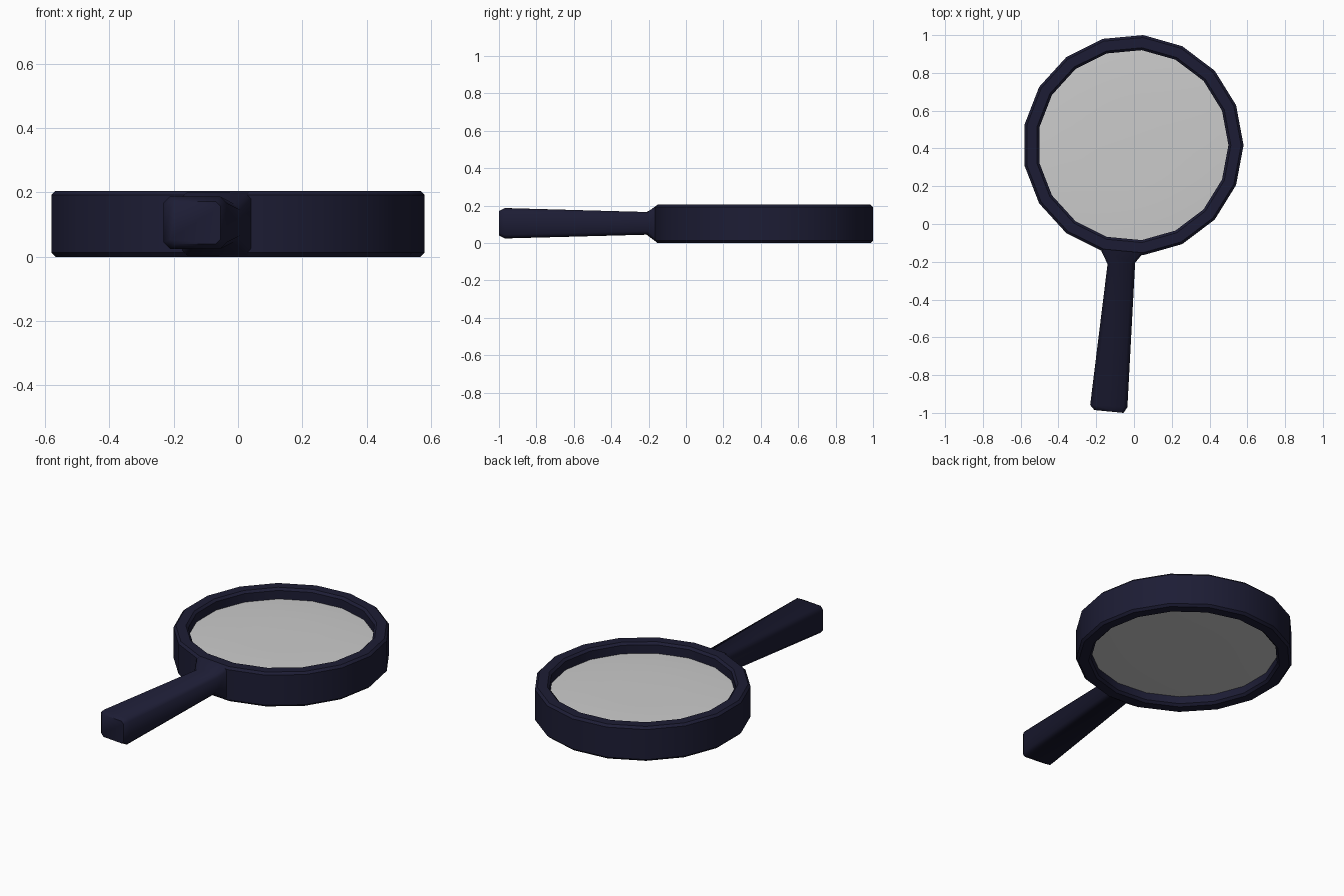
import bpy, bmesh, math

if "Cube" in bpy.data.objects:
    bpy.data.objects.remove(bpy.data.objects["Cube"])

CX, CY, SIDES = -0.005, 0.4175, 17


def material(name, rgb):
    m = bpy.data.materials.new(name)
    m.diffuse_color = (*rgb, 1)
    m.use_nodes = True
    m.node_tree.nodes["Principled BSDF"].inputs["Base Color"].default_value = m.diffuse_color
    return m


def make_object(name, bm, mat, angle):
    bmesh.ops.recalc_face_normals(bm, faces=bm.faces)
    me = bpy.data.meshes.new(name)
    bm.to_mesh(me)
    bm.free()
    ob = bpy.data.objects.new(name, me)
    bpy.context.collection.objects.link(ob)
    me.materials.append(mat)
    bpy.ops.object.select_all(action='DESELECT')
    ob.select_set(True)
    bpy.context.view_layer.objects.active = ob
    bpy.ops.object.shade_smooth_by_angle(angle=math.radians(angle))
    return ob


def bridge(bm, a, b):
    n = len(a)
    for i in range(n):
        bm.faces.new((a[i], a[(i + 1) % n], b[(i + 1) % n], b[i]))


def circle(bm, r, z, n):
    return [bm.verts.new((CX + r * math.cos(2 * math.pi * i / n),
                          CY + r * math.sin(2 * math.pi * i / n), z)) for i in range(n)]


navy = material("navy_plastic", (0.012, 0.012, 0.035))
glass = material("pale_glass", (0.6, 0.6, 0.6))

# Frame: chamfered rectangular profile swept round 17 sides
c, ro, ri, h = 0.013, 0.585, 0.505, 0.205
profile = [(ro, c), (ro, h - c), (ro - c, h), (ri + c, h),
           (ri, h - c), (ri, c), (ri + c, 0), (ro - c, 0)]
bm = bmesh.new()
rings = [circle(bm, r, z, SIDES) for r, z in profile]
for i in range(len(rings)):
    bridge(bm, rings[i], rings[(i + 1) % len(rings)])
make_object("frame", bm, navy, 30)

# Lens: thick, very slightly domed disc
lens = [(0.2, 0.05), (0.4, 0.052), (0.507, 0.056),
        (0.507, 0.141), (0.4, 0.147), (0.2, 0.15)]
bm = bmesh.new()
rings = [circle(bm, r, z, 34) for r, z in lens]
for a, b in zip(rings, rings[1:]):
    bridge(bm, a, b)
bm.faces.new(rings[0])
bm.faces.new(rings[-1])
make_object("lens", bm, glass, 30)

# Handle: chamfered rectangle sections, flaring into the frame
# (left x, left y, right x, right y, bottom z, top z, chamfer)
sections = [(-0.21, -0.985, -0.055, -1.0, 0.04, 0.172, 0.014),
            (-0.232, -0.958, -0.035, -0.97, 0.025, 0.187, 0.02),
            (-0.14, -0.212, 0.006, -0.205, 0.045, 0.166, 0.02),
            (-0.172, -0.145, 0.046, -0.157, 0.004, 0.202, 0.015),
            (-0.172, -0.10, 0.046, -0.10, 0.004, 0.202, 0.015)]
bm = bmesh.new()
loops = []
for xl, yl, xr, yr, z0, z1, k in sections:
    pts = [(xl + k, z0), (xr - k, z0), (xr, z0 + k), (xr, z1 - k),
           (xr - k, z1), (xl + k, z1), (xl, z1 - k), (xl, z0 + k)]
    loops.append([bm.verts.new((x, yl + (yr - yl) * (x - xl) / (xr - xl), z))
                  for x, z in pts])
for a, b in zip(loops, loops[1:]):
    bridge(bm, a, b)
bm.faces.new(loops[0])
bm.faces.new(loops[-1])
make_object("handle", bm, navy, 50)
